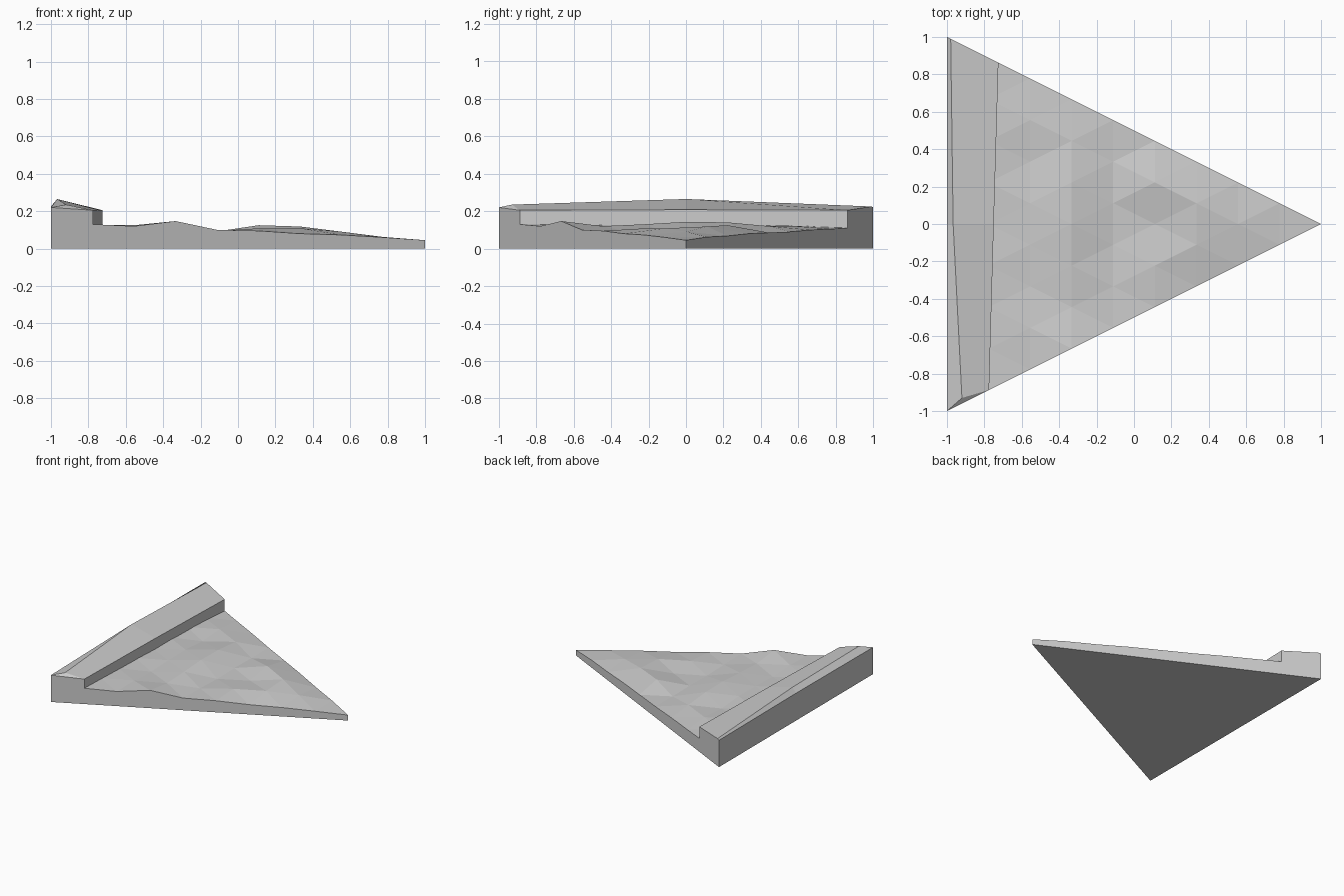
import bpy
import bmesh

if "Cube" in bpy.data.objects:
    bpy.data.objects.remove(bpy.data.objects["Cube"])

N = 9  # triangular lattice rows from the tip (x=1) to the back (x=-1)

# Ground heights per row, tip first, each row running from -y to +y
H = [
    [.045],
    [.06, .062],
    [.073, .09, .068],
    [.08, .108, .118, .08],
    [.095, .108, .09, .125, .085],
    [.10, .095, .088, .092, .088, .09],
    [.147, .12, .13, .143, .14, .12, .10],
    [.12, .125, .113, .122, .125, .108, .122, .105],
    [.13, .128, .125, .125, .12, .125, .125, .12, .112],
    [.12] * 10,
]


def make_object(name, bm):
    bmesh.ops.recalc_face_normals(bm, faces=bm.faces)
    mesh = bpy.data.meshes.new(name)
    bm.to_mesh(mesh)
    bm.free()
    obj = bpy.data.objects.new(name, mesh)
    bpy.context.collection.objects.link(obj)
    return obj


# Wedge of uneven ground: faceted top, straight walls, flat underside
bm = bmesh.new()
top = [[bm.verts.new((1 - 2 * k / N, (2 * i - k) / N, h)) for i, h in enumerate(row)]
       for k, row in enumerate(H)]
for k in range(N - 1):  # the last row is hidden under the kerb
    for i in range(k + 1):
        bm.faces.new((top[k][i], top[k + 1][i], top[k + 1][i + 1]))
        if i < k:
            bm.faces.new((top[k][i], top[k + 1][i + 1], top[k][i + 1]))
rim = [top[k][0] for k in range(N + 1)] + top[N][1:] + [top[k][k] for k in range(N - 1, 0, -1)]
low = [bm.verts.new((v.co.x, v.co.y, 0)) for v in rim]
for j in range(len(rim)):
    n = (j + 1) % len(rim)
    bm.faces.new((rim[j], low[j], low[n], rim[n]))
bm.faces.new(low)
make_object("ground_wedge", bm)

# Raised kerb along the back: three sections of back edge, ridge and front edge
BASE = 0.11
sections = [
    [(-1, -1, .22), (-.92, -.93, .235), (-.775, -.8875, .205)],
    [(-1, 0, .225), (-.967, 0, .265), (-.75, 0, .208)],
    [(-1, 1, .22), (-.98, .99, .225), (-.725, .8625, .205)],
]
bm = bmesh.new()
loops = []
for s in sections:
    pts = [(s[0][0], s[0][1], BASE)] + s + [(s[2][0], s[2][1], BASE)]
    loops.append([bm.verts.new(p) for p in pts])
for a, b in zip(loops, loops[1:]):
    for j in range(4):
        bm.faces.new((a[j], a[j + 1], b[j + 1], b[j]))
for lp in (loops[0], loops[-1]):  # end walls and end bevels
    bm.faces.new((lp[0], lp[1], lp[3], lp[4]))
    bm.faces.new((lp[1], lp[2], lp[3]))
make_object("back_kerb", bm)
